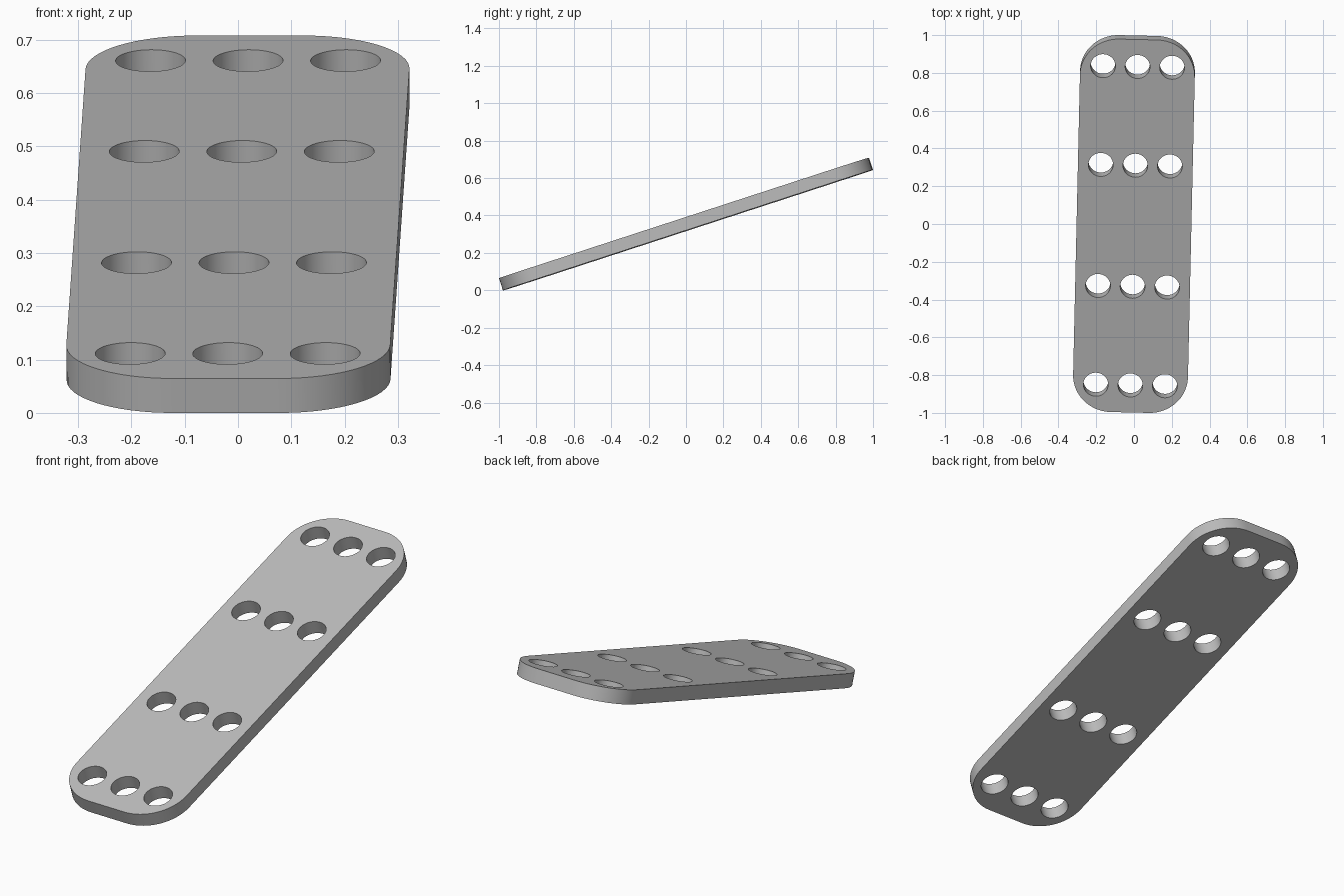
import bpy
import bmesh
from math import sin, cos, pi, radians

default = bpy.data.objects.get("Cube")
if default:
    bpy.data.objects.remove(default, do_unlink=True)

LENGTH, WIDTH, THICK = 2.077, 0.608, 0.068
CORNER, HOLE = 0.203, 0.0656
TILT, TURN = radians(18.05), radians(-1.3)

grey = bpy.data.materials.new("plain grey")
grey.use_nodes = True
colour = (0.5, 0.5, 0.5, 1)
grey.diffuse_color = colour
grey.node_tree.nodes["Principled BSDF"].inputs["Base Color"].default_value = colour


def arc(cx, cy, r, start, sweep, steps):
    return [(cx + r * cos(start + sweep * i / steps), cy + r * sin(start + sweep * i / steps))
            for i in range(steps + 1)]


def add_loop(curve, points):
    spline = curve.splines.new("POLY")
    spline.points.add(len(points) - 1)
    for p, (x, y) in zip(spline.points, points):
        p.co = (x, y, 0, 1)
    spline.use_cyclic_u = True


# Flat profile: rounded rectangle pierced by four rows of three holes
profile = bpy.data.curves.new("plate_profile", "CURVE")
profile.dimensions = "2D"
profile.fill_mode = "BOTH"
profile.extrude = THICK / 2
ix, iy = WIDTH / 2 - CORNER, LENGTH / 2 - CORNER
outline = []
for k, (sx, sy) in enumerate([(1, 1), (-1, 1), (-1, -1), (1, -1)]):
    outline += arc(sx * ix, sy * iy, CORNER, k * pi / 2, pi / 2, 16)
add_loop(profile, outline)
for y in (-0.887, -0.337, 0.337, 0.887):
    for x in (-0.183, 0, 0.183):
        add_loop(profile, arc(x, y, HOLE, 0, 2 * pi, 48)[:-1])

# Solid plate made from the profile
helper = bpy.data.objects.new("profile_helper", profile)
bpy.context.collection.objects.link(helper)
bpy.context.view_layer.update()
mesh = bpy.data.meshes.new_from_object(helper.evaluated_get(bpy.context.evaluated_depsgraph_get()))
bpy.data.objects.remove(helper, do_unlink=True)
bm = bmesh.new()
bm.from_mesh(mesh)
bmesh.ops.remove_doubles(bm, verts=bm.verts, dist=0.0001)
bmesh.ops.recalc_face_normals(bm, faces=bm.faces)
bm.to_mesh(mesh)
bm.free()

plate = bpy.data.objects.new("perforated_plate", mesh)
bpy.context.collection.objects.link(plate)
mesh.materials.clear()
mesh.materials.append(grey)

# Lean the plate with its front end resting on the ground
plate.rotation_euler = (TILT, 0, TURN)
plate.location.z = LENGTH / 2 * sin(TILT) + THICK / 2 * cos(TILT)

bpy.ops.object.select_all(action="DESELECT")
plate.select_set(True)
bpy.context.view_layer.objects.active = plate
bpy.ops.object.shade_smooth_by_angle(angle=radians(30))
